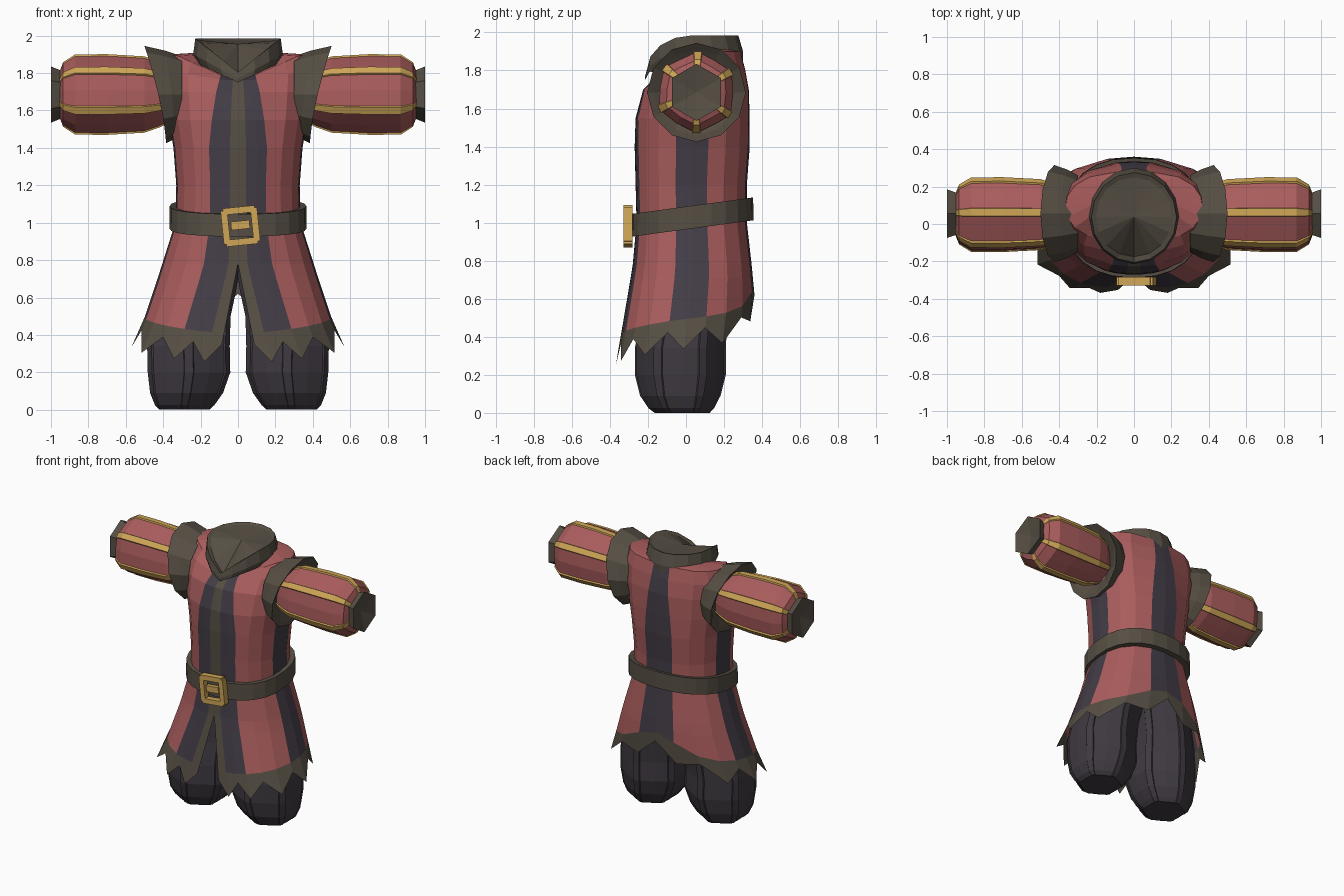
import bpy, bmesh, math
from mathutils import Vector, Matrix

if "Cube" in bpy.data.objects:
    bpy.data.objects.remove(bpy.data.objects["Cube"])


def material(name, rgb):
    m = bpy.data.materials.new(name)
    m.diffuse_color = (*rgb, 1)
    m.use_nodes = True
    m.node_tree.nodes["Principled BSDF"].inputs["Base Color"].default_value = m.diffuse_color
    return m


RED = material("red cloth", (0.40, 0.108, 0.108))
BROWN = material("brown leather", (0.092, 0.077, 0.057))
STRIPE = material("dark stripe", (0.056, 0.046, 0.062))
TROUSER = material("dark trouser cloth", (0.050, 0.042, 0.053))
GOLD = material("gold trim", (0.62, 0.38, 0.095))


def finish(name, bm, mats, mirror=False):
    bmesh.ops.recalc_face_normals(bm, faces=bm.faces[:])
    me = bpy.data.meshes.new(name)
    bm.to_mesh(me)
    bm.free()
    for m in mats:
        me.materials.append(m)
    ob = bpy.data.objects.new(name, me)
    bpy.context.collection.objects.link(ob)
    if mirror:
        ob.modifiers.new("mirror", "MIRROR").use_axis[0] = True
    return ob


def loft(name, rings, mats, rule=lambda i, j: 0, closed=True, caps=(), mirror=False):
    """Skin rings of points; rule(column, row) picks the colour; caps = (ring, apex point)."""
    bm = bmesh.new()
    vs = [[bm.verts.new(p) for p in r] for r in rings]
    n = len(vs[0])
    for j in range(len(vs) - 1):
        for i in range(n if closed else n - 1):
            k = (i + 1) % n
            f = bm.faces.new((vs[j][i], vs[j][k], vs[j + 1][k], vs[j + 1][i]))
            f.material_index = rule(i, j)
    for ring, apex in caps:
        a = bm.verts.new(apex)
        for i in range(n):
            bm.faces.new((vs[ring][i], vs[ring][(i + 1) % n], a))
    return finish(name, bm, mats, mirror)


def spow(v, p=0.85):
    return math.copysign(abs(v) ** p, v)


# Tunic: half outline swept from front to back, then mirrored
PROFILE = [  # z, half width, front y, back y
    (1.91, 0.20, 0.04, 0.25), (1.90, 0.365, -0.10, 0.285), (1.81, 0.39, -0.16, 0.31),
    (1.70, 0.385, -0.225, 0.33), (1.55, 0.37, -0.265, 0.335), (1.40, 0.345, -0.27, 0.335),
    (1.20, 0.33, -0.265, 0.32), (1.00, 0.335, -0.26, 0.32), (0.78, 0.405, -0.28, 0.345),
    (0.62, 0.455, -0.305, 0.36), (0.45, 0.515, -0.335, 0.345), (0.25, 0.61, -0.37, 0.32)]


def section(z):
    for a, b in zip(PROFILE, PROFILE[1:]):
        if z >= b[0]:
            t = (a[0] - z) / (a[0] - b[0])
            return [p + (q - p) * t for p, q in zip(a[1:], b[1:])]
    return PROFILE[-1][1:]


def tunic_point(deg, z):
    w, yf, yb = section(z)
    taper = min(1, max(0.5, 1 - 0.45 * (z - 1.4) / 0.35))  # stripes narrow to the neck
    if deg <= 23:
        deg *= taper
    elif deg >= 165:
        deg = 180 - (180 - deg) * taper
    s, c = math.sin(math.radians(deg)), math.cos(math.radians(deg))
    front = max(0, c) ** 4
    slit = max(0, 0.78 - z) * 0.2 * front
    dip = max(0, z - 1.75) * 0.8 * front
    if deg in (0, 180):
        s = 0
    return (w * spow(s) + slit, (yf + yb) / 2 - (yb - yf) / 2 * spow(c), z - dip)


COLS = [0, 5, 14, 23, 40, 58, 77, 90, 103, 122, 143, 165, 180]
levels = [p[0] for p in PROFILE[:9]] + [0.71]
rings = [[tunic_point(a, z) for a in COLS] for z in levels]
hem = [0.41 + 0.17 * a / 180 + 0.10 * max(0, -math.cos(math.radians(a))) ** 8 for a in COLS]
rings.append([tunic_point(a, h) for a, h in zip(COLS, hem)])
rings.append([tunic_point(a, h - (0.16 if i % 2 else 0.06))
              for i, (a, h) in enumerate(zip(COLS, hem))])


def tunic_colour(i, j):
    if j == 10 or i == 0:
        return 1
    return 2 if i in (1, 2, 11) or (i in (6, 7) and j > 3) else 0


loft("tunic", rings, [RED, BROWN, STRIPE], tunic_colour, closed=False, mirror=True)


# Collar: band with a V at the front and a lid
def collar_ring(rx, yf, yb, z, drop, n=16):
    out = []
    for i in range(n):
        a = 2 * math.pi * i / n
        s, c = math.sin(a), math.cos(a)
        v = 1 - abs(s) if c > 0 else 0
        out.append((rx * s, (yf + yb) / 2 - (yb - yf) / 2 * c, z - drop * v))
    return out


loft("collar", [collar_ring(0.215, -0.215, 0.30, 1.85, 0.10),
                collar_ring(0.24, -0.215, 0.30, 1.90, 0.13),
                collar_ring(0.228, -0.205, 0.275, 1.985, 0.18),
                collar_ring(0.205, -0.175, 0.25, 1.975, 0.185)],
     [BROWN], caps=[(3, (0, 0.04, 1.955))])


# Belt: closed band tilted up towards the back
def belt_ring(grow, dz, n=24):
    out = []
    for i in range(n):
        a = 2 * math.pi * i / n
        x = (0.335 + grow) * spow(math.sin(a))
        y = 0.033 - (0.29 + grow) * spow(math.cos(a))
        out.append((x, y, 0.985 + 0.135 * (y + 0.28) + dz))
    return out


loft("belt", [belt_ring(g, d) for g, d in
              ((-0.02, 0.058), (0.03, 0.062), (0.032, -0.058), (-0.02, -0.058), (-0.02, 0.058))],
     [BROWN])

# Buckle: frame bars and prong, slightly turned
bm = bmesh.new()
for x, z, sx, sz, sy in ((-0.08, 0, 0.036, 0.18, 0.045), (0.08, 0, 0.036, 0.18, 0.045),
                         (0, 0.085, 0.17, 0.036, 0.045), (0, -0.085, 0.17, 0.036, 0.045),
                         (0, 0.005, 0.10, 0.045, 0.03)):
    mat = Matrix.Translation((x, 0, z)) @ Matrix.Diagonal((sx, sy, sz, 1))
    bmesh.ops.create_cube(bm, size=1, matrix=mat)
bm.transform(Matrix.Translation((0.013, -0.305, 0.982)) @ Matrix.Rotation(math.radians(-6), 4, "Y"))
finish("buckle", bm, [GOLD])


# Ribbed puffs: six ridges at the corners, softly rounded panels between
def ribbed_ring(centre, u, v, rib, angles):
    pts = []
    for a0, a1 in zip(angles, angles[1:] + [angles[0] + 360]):
        for a, f in ((a0 - 6.5, 1), (a0 - 5.5, 1 + rib), (a0 + 5.5, 1 + rib), (a0 + 6.5, 1),
                     ((a0 + a1) / 2, 0.94)):
            a = math.radians(a)
            pts.append(Vector(centre) + (u * math.cos(a) + v * math.sin(a)) * f)
    return pts


Y, Z = Vector((0, 1, 0)), Vector((0, 0, 1))
AY, AZ = 0.055, 1.685
SLEEVE = [(0.34, 0.13), (0.42, 0.168), (0.50, 0.195), (0.70, 0.206),
          (0.87, 0.205), (0.935, 0.165), (0.955, 0.115)]
SLEEVE_RIBS = [88, 142, 204, 270, 326, 391]
loft("sleeve", [ribbed_ring((x, AY, AZ), Y * r, Z * r, 0.05, SLEEVE_RIBS) for x, r in SLEEVE],
     [RED, GOLD], lambda i, j: 1 if i % 5 < 3 else 0, mirror=True)

LEG = [  # z, radius, centre x, centre y
    (0.0, 0.13, 0.285, -0.02), (0.025, 0.155, 0.285, -0.025), (0.09, 0.19, 0.275, -0.03),
    (0.20, 0.215, 0.262, -0.03), (0.34, 0.215, 0.265, -0.03), (0.50, 0.205, 0.25, -0.01),
    (0.64, 0.20, 0.215, 0.01), (0.80, 0.18, 0.17, 0.03), (0.95, 0.12, 0.13, 0.03)]
LEG_RIBS = [90, 150, 210, 270, 330, 390]
loft("trouser_leg", [ribbed_ring((x, y, z), Vector((r * 1.09, 0, 0)), Y * r * 1.08, 0.035, LEG_RIBS)
                     for z, r, x, y in LEG],
     [TROUSER], caps=[(0, (0.285, -0.02, 0.0))], mirror=True)


# Cuffs: flared hexagons with a sunken end
def arm_ring(x, r, n, lean=0.0):
    out = []
    for i in range(n):
        a = math.pi / 2 + 2 * math.pi * i / n
        s = math.sin(a)
        out.append((x + lean * ((1 + s) / 2) ** 1.5, AY + r * math.cos(a), AZ + r * s))
    return out


loft("cuff", [arm_ring(0.93, 0.11, 6), arm_ring(0.95, 0.13, 6), arm_ring(1.0, 0.15, 6)],
     [BROWN], caps=[(2, (0.97, AY, AZ))], mirror=True)

# Shoulder trim: band flaring from each armhole, leaning out at the top
loft("shoulder_trim", [arm_ring(0.30, 0.205, 12), arm_ring(0.335, 0.235, 12, 0.055),
                       arm_ring(0.385, 0.26, 12, 0.115), arm_ring(0.385, 0.225, 12, 0.085),
                       arm_ring(0.36, 0.14, 12, 0.05)],
     [BROWN], mirror=True)
